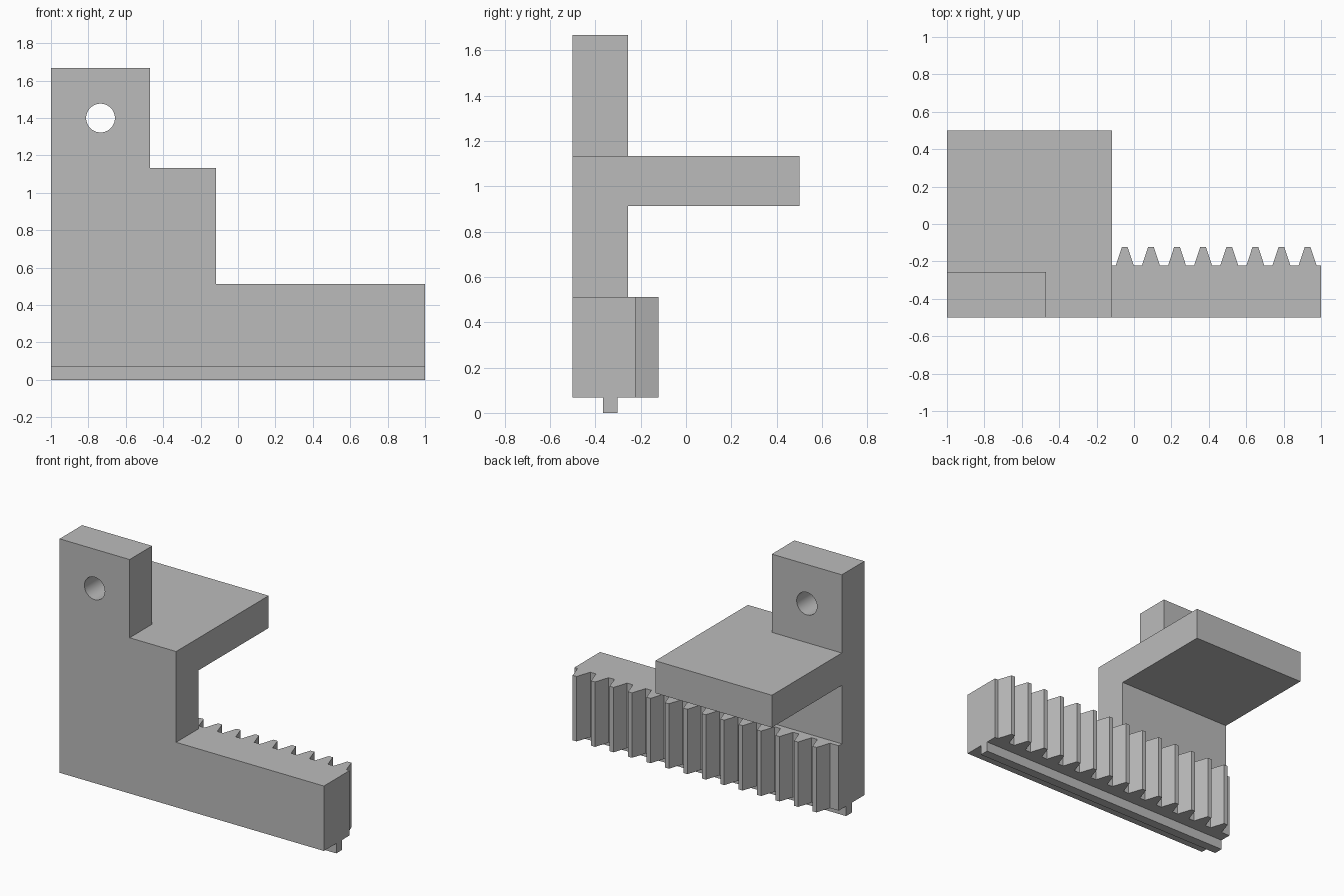
import bpy
import bmesh
from mathutils import Vector

default = bpy.data.objects.get("Cube")
if default:
    bpy.data.objects.remove(default, do_unlink=True)

grey = bpy.data.materials.new("plain grey")
grey.use_nodes = True
grey.diffuse_color = (0.5, 0.5, 0.5, 1)
grey.node_tree.nodes["Principled BSDF"].inputs["Base Color"].default_value = grey.diffuse_color


def extrude(name, outline, start, end, axis):
    """Extrude a flat outline along y (outline in x, z) or z (outline in x, y)."""
    place = (lambda a, b: (a, start, b)) if axis == "y" else (lambda a, b: (a, b, start))
    step = Vector((0, end - start, 0)) if axis == "y" else Vector((0, 0, end - start))
    bm = bmesh.new()
    face = bm.faces.new([bm.verts.new(place(a, b)) for a, b in outline])
    grown = bmesh.ops.extrude_face_region(bm, geom=[face], use_keep_orig=True)
    moved = [g for g in grown["geom"] if isinstance(g, bmesh.types.BMVert)]
    bmesh.ops.translate(bm, verts=moved, vec=step)
    bmesh.ops.recalc_face_normals(bm, faces=bm.faces)
    mesh = bpy.data.meshes.new(name)
    bm.to_mesh(mesh)
    bm.free()
    mesh.materials.append(grey)
    obj = bpy.data.objects.new(name, mesh)
    bpy.context.collection.objects.link(obj)
    return obj


def rectangle(x0, x1, y0, y1):
    return [(x0, y0), (x1, y0), (x1, y1), (x0, y1)]


# Shared levels
FRONT, PLATE_BACK, ROOT, TIP = -0.5, -0.256, -0.222, -0.122
BOTTOM, RACK_TOP, SHELF_LOW, SHELF_TOP, TOP = 0.068, 0.512, 0.912, 1.133, 1.668
TAB_X, SHELF_X = -0.47, -0.118

# Stepped front plate
plate = extrude("front_plate", [
    (-1, BOTTOM), (1, BOTTOM), (1, RACK_TOP), (SHELF_X, RACK_TOP),
    (SHELF_X, SHELF_TOP), (TAB_X, SHELF_TOP), (TAB_X, TOP), (-1, TOP),
], FRONT, PLATE_BACK, "y")

# Round hole through the upright tab
bpy.ops.mesh.primitive_cylinder_add(vertices=48, radius=0.077, depth=0.6,
                                    location=(-0.735, -0.38, 1.4),
                                    rotation=(1.5708, 0, 0))
cutter = bpy.context.object
cutter.name = "hole_cutter"
cutter.data.materials.append(grey)
cutter.hide_render = True
cut = plate.modifiers.new("hole", "BOOLEAN")
cut.operation = "DIFFERENCE"
cut.solver = "EXACT"
cut.object = cutter
bpy.ops.object.select_all(action="DESELECT")
plate.select_set(True)
bpy.context.view_layer.objects.active = plate
bpy.ops.object.modifier_apply(modifier=cut.name)
bpy.data.objects.remove(cutter, do_unlink=True)
bpy.ops.object.shade_smooth_by_angle()

# Shelf reaching to the back
extrude("shelf", rectangle(-1, SHELF_X, PLATE_BACK, 0.5), SHELF_LOW, SHELF_TOP, "z")

# Toothed rack along the back of the lower bar
TEETH, PITCH, LAST = 14, 0.1396, 0.928
outline = [(-1, ROOT), (-1, PLATE_BACK), (1, PLATE_BACK), (1, ROOT)]
for i in range(TEETH):
    x = LAST - i * PITCH
    outline += [(x + 0.048, ROOT), (x + 0.015, TIP), (x - 0.015, TIP), (x - 0.048, ROOT)]
extrude("gear_rack", outline, BOTTOM, RACK_TOP, "z")

# Narrow guide rail underneath
extrude("guide_rail", rectangle(-1, 1, -0.366, -0.302), 0, BOTTOM, "z")
